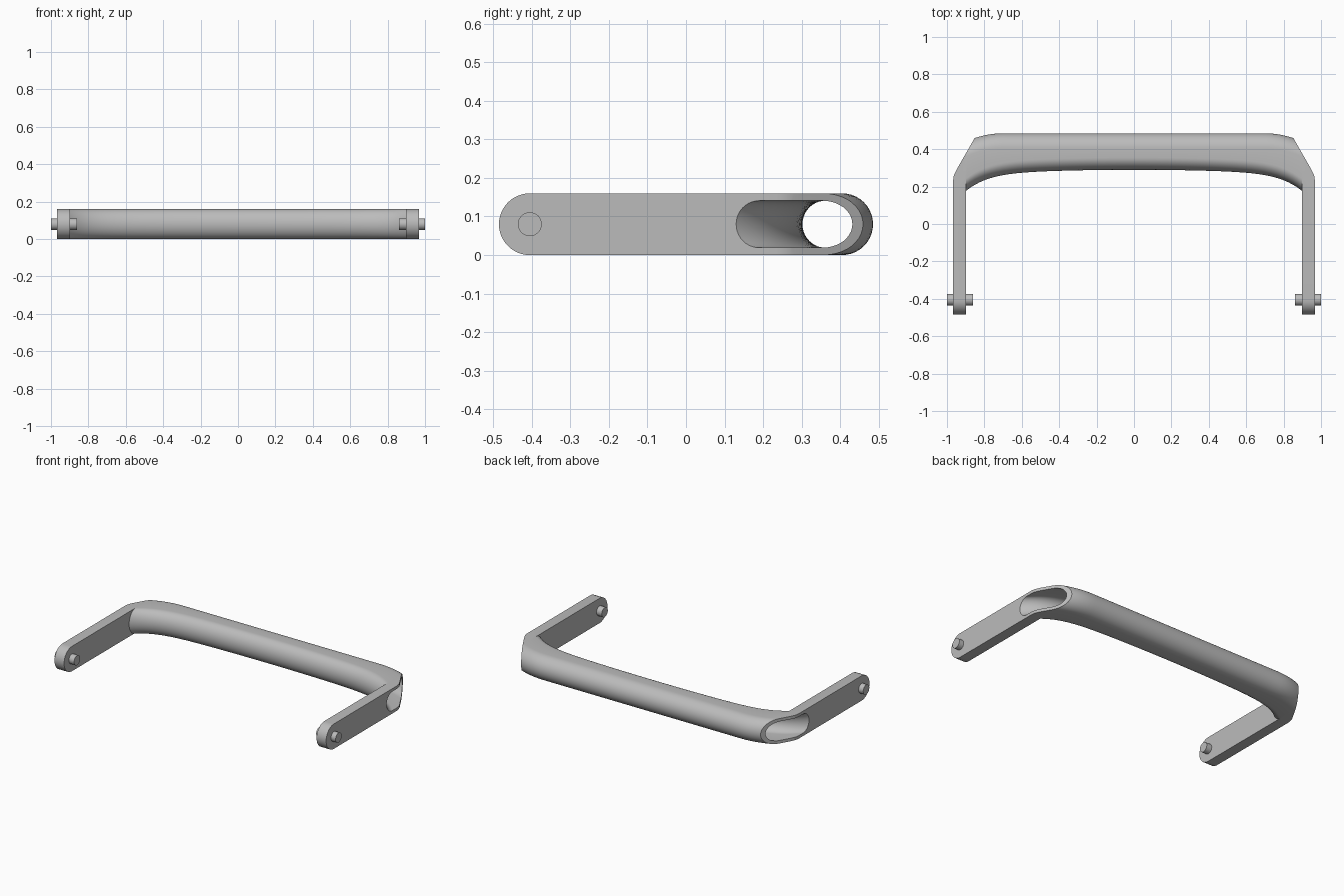
import bpy, bmesh, math
from mathutils import Matrix

cube = bpy.data.objects.get("Cube")
if cube:
    bpy.data.objects.remove(cube, do_unlink=True)

grey = bpy.data.materials.new("light_grey")
grey.use_nodes = True
colour = (0.5, 0.5, 0.5, 1)
grey.diffuse_color = colour
grey.node_tree.nodes["Principled BSDF"].inputs["Base Color"].default_value = colour

HEIGHT = 0.16
MID = HEIGHT / 2


def make(name, bm):
    bmesh.ops.recalc_face_normals(bm, faces=bm.faces)
    mesh = bpy.data.meshes.new(name)
    bm.to_mesh(mesh)
    bm.free()
    obj = bpy.data.objects.new(name, mesh)
    obj.data.materials.append(grey)
    bpy.context.collection.objects.link(obj)
    return obj


def prism(name, outline, depth):
    """Extrude a closed 3D outline along a vector."""
    bm = bmesh.new()
    face = bm.faces.new([bm.verts.new(p) for p in outline])
    ext = bmesh.ops.extrude_face_region(bm, geom=[face])["geom"]
    verts = [g for g in ext if isinstance(g, bmesh.types.BMVert)]
    bmesh.ops.translate(bm, verts=verts, vec=depth)
    return make(name, bm)


def section(x, front, back, half, round_front, round_back, steps=20):
    """Slot-shaped section with elliptical front and back ends."""
    pts = []
    for centre, reach, start in ((back - round_back, round_back, -90),
                                 (front + round_front, round_front, 90)):
        for i in range(steps + 1):
            a = math.radians(start + 180 * i / steps)
            pts.append((x, centre + reach * math.cos(a), MID + half * math.sin(a)))
    return pts


def loft(name, sections):
    bm = bmesh.new()
    rings = [[bm.verts.new(p) for p in s] for s in sections]
    n = len(rings[0])
    for r, s in zip(rings, rings[1:]):
        for i in range(n):
            j = (i + 1) % n
            bm.faces.new((r[i], r[j], s[j], s[i]))
    bm.faces.new(rings[0])
    bm.faces.new(rings[-1])
    return make(name, bm)


def boolean(obj, tool, operation):
    mod = obj.modifiers.new(operation.lower(), "BOOLEAN")
    mod.operation, mod.object, mod.solver = operation, tool, "EXACT"
    bpy.context.view_layer.objects.active = obj
    bpy.ops.object.modifier_apply(modifier=mod.name)


def front_edge(x):
    return 0.29 - 0.035 * x ** 2 - 0.2 * x ** 8


def back_edge(x):
    return 0.485 - 0.025 * (max(abs(x) - 0.7, 0) / 0.15) ** 2


# Curved crossbar and the bore that runs through it
stations = [math.sin(math.pi / 2 * i / 32) for i in range(-32, 33)]
crossbar = loft("handle", [section(x, front_edge(x), back_edge(x), MID, 0.065, 0.08)
                           for x in (s * 0.99 for s in stations)])
bore = loft("bore_cutter", [section(x, front_edge(x) + 0.012 + 0.018 * x ** 8,
                                    back_edge(x) - 0.022, 0.061, 0.06, 0.06)
                            for x in stations])

# Side arms with a rounded front end
arm_profile = [(0.28, 0), (0.28, HEIGHT)]
for i in range(25):
    a = math.radians(90 + 180 * i / 24)
    arm_profile.append((-0.405 + MID * math.cos(a), MID + MID * math.sin(a)))
arms = [prism("side_arm", [(x, y, z) for y, z in arm_profile], (0.068, 0, 0))
        for x in (0.899, -0.967)]

# Plan outline that trims the corners at a slant
side = [(0.967, -0.6), (0.967, 0.235), (0.964, 0.255), (0.958, 0.272),
        (0.949, 0.29), (0.8, 0.551)]
plan = [(x, y, -0.1) for x, y in side] + [(-x, y, -0.1) for x, y in reversed(side)]
trim = prism("corner_trim", plan, (0, 0, 0.4))

for arm in arms:
    boolean(crossbar, arm, "UNION")
boolean(crossbar, trim, "INTERSECT")
boolean(crossbar, bore, "DIFFERENCE")
for helper in arms + [trim, bore]:
    bpy.data.objects.remove(helper, do_unlink=True)

# Pivot pins through the arm ends
pins = []
for name, x in (("left_pivot_pin", 0.931), ("right_pivot_pin", -0.931)):
    bm = bmesh.new()
    bmesh.ops.create_cone(bm, cap_ends=True, segments=32, radius1=0.031,
                          radius2=0.031, depth=0.138,
                          matrix=Matrix.Translation((x, -0.405, MID))
                          @ Matrix.Rotation(math.pi / 2, 4, "Y"))
    pins.append(make(name, bm))

bpy.ops.object.select_all(action="DESELECT")
for obj in [crossbar] + pins:
    obj.select_set(True)
bpy.context.view_layer.objects.active = crossbar
bpy.ops.object.shade_smooth_by_angle(angle=math.radians(30))
